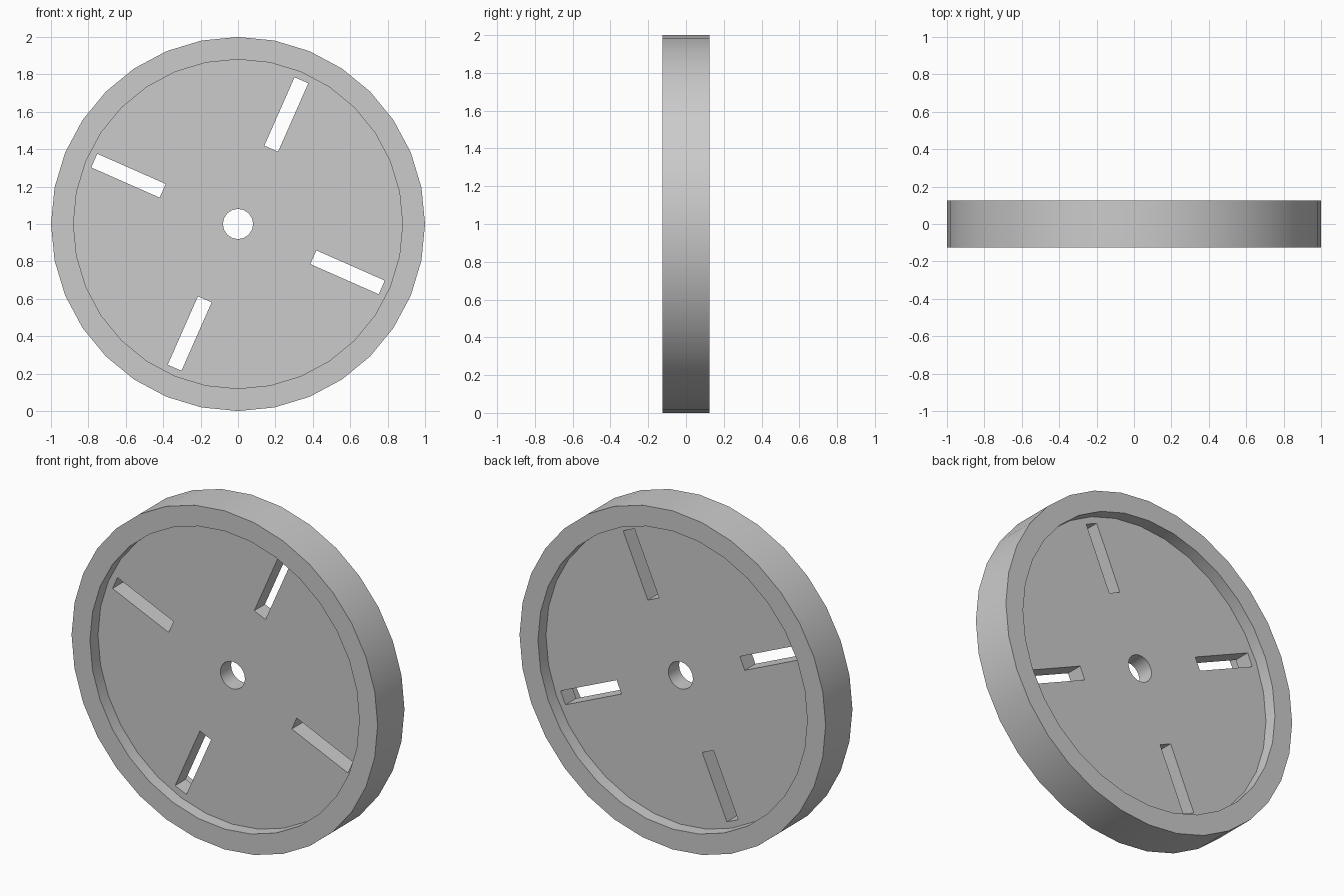
import bpy, bmesh, math
from mathutils import Matrix, Vector

SEGMENTS = 32
SLOT_ANGLE = 66.2
SLOT_RADIUS = 0.64
CENTRE = Vector((0, 0, 1))

if "Cube" in bpy.data.objects:
    bpy.data.objects.remove(bpy.data.objects["Cube"], do_unlink=True)

# Single grey material
grey = bpy.data.materials.new("plain_grey")
grey.use_nodes = True
colour = (0.6, 0.6, 0.6, 1)
grey.diffuse_color = colour
grey.node_tree.nodes["Principled BSDF"].inputs["Base Color"].default_value = colour


def add_object(name, bm):
    bmesh.ops.recalc_face_normals(bm, faces=bm.faces)
    mesh = bpy.data.meshes.new(name)
    bm.to_mesh(mesh)
    bm.free()
    mesh.materials.append(grey)
    obj = bpy.data.objects.new(name, mesh)
    bpy.context.collection.objects.link(obj)
    return obj


# Wheel: raised rim, recessed web and axle hole, turned from one half profile
half = [(0.08, 0.05), (0.88, 0.05), (0.88, 0.125), (1.0, 0.125)]
profile = half + [(r, -y) for r, y in reversed(half)]
bm = bmesh.new()
rings = []
for i in range(SEGMENTS):
    turn = Matrix.Rotation(math.tau * i / SEGMENTS, 3, 'Y')
    rings.append([bm.verts.new(turn @ Vector((r, y, 0)) + CENTRE) for r, y in profile])
for i, ring in enumerate(rings):
    following = rings[(i + 1) % SEGMENTS]
    for j in range(len(profile)):
        k = (j + 1) % len(profile)
        bm.faces.new((ring[j], ring[k], following[k], following[j]))
wheel = add_object("wheel", bm)

# Four radial slots cut through the web
bm = bmesh.new()
for i in range(4):
    turn = Matrix.Rotation(-math.radians(SLOT_ANGLE + 90 * i), 4, 'Y')
    place = Matrix.Translation(CENTRE) @ turn @ Matrix.Translation((SLOT_RADIUS, 0, 0))
    bmesh.ops.create_cube(bm, size=1, matrix=place @ Matrix.Diagonal((0.4, 0.2, 0.08, 1)))
cutter = add_object("slot_cutter", bm)
cutter.hide_render = True

cut = wheel.modifiers.new("slots", 'BOOLEAN')
cut.operation = 'DIFFERENCE'
cut.solver = 'EXACT'
cut.object = cutter

bpy.ops.object.select_all(action='DESELECT')
wheel.select_set(True)
bpy.context.view_layer.objects.active = wheel
bpy.ops.object.modifier_apply(modifier=cut.name)
bpy.data.objects.remove(cutter, do_unlink=True)

# Smooth round walls, crisp corners
bpy.ops.object.shade_smooth_by_angle(angle=math.radians(30))
